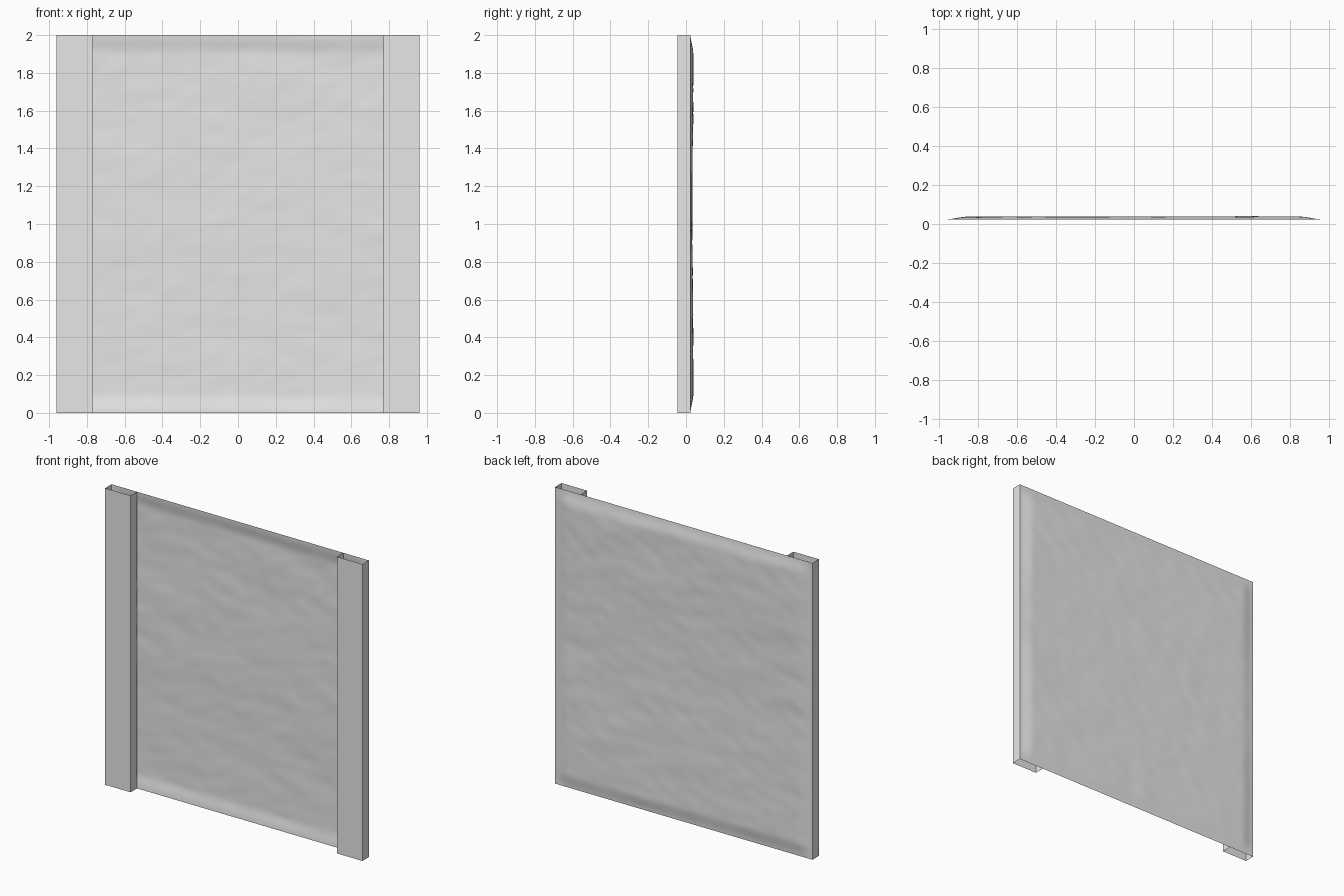
import bpy
import bmesh
from mathutils import Vector, noise

cube = bpy.data.objects.get("Cube")
if cube:
    bpy.data.objects.remove(cube, do_unlink=True)

HALF_W, HEIGHT = 0.96, 2.0
FRONT, SEAM, BULGE = -0.045, 0.024, 0.013
POST_INNER = 0.77

grey = bpy.data.materials.new("plain grey")
grey.use_nodes = True
colour = (0.8, 0.8, 0.8, 1)
grey.diffuse_color = colour
grey.node_tree.nodes["Principled BSDF"].inputs["Base Color"].default_value = colour


def add_object(name, bm):
    mesh = bpy.data.meshes.new(name)
    bm.to_mesh(mesh)
    bm.free()
    mesh.materials.append(grey)
    obj = bpy.data.objects.new(name, mesh)
    bpy.context.collection.objects.link(obj)
    return obj


def ease(t):
    t = max(0.0, min(1.0, t))
    return t * t * (3 - 2 * t)


def panel_depth(x, z):
    """Backward bulge that fades to the flat border, with shallow dents."""
    border = ease((HALF_W - abs(x)) / 0.1) * ease(min(z, HEIGHT - z) / 0.1)
    broad = BULGE - 0.005 * ease(1 - abs(z - 1.05) / 0.7)
    folds = noise.noise(Vector((x * 2.5, 3, (z + 0.15 * x) * 6)))
    dents = noise.noise(Vector((x * 8, 9, (z - 0.2 * x) * 13)))
    return border * (broad + 0.003 * folds + 0.002 * dents)


# Rippled panel
bm = bmesh.new()
bmesh.ops.create_grid(bm, x_segments=96, y_segments=100, size=1)
for v in bm.verts:
    x, z = -v.co.x * HALF_W, v.co.y + HEIGHT / 2
    v.co = (x, SEAM + panel_depth(x, z), z)
for f in bm.faces:
    f.smooth = True
bm.normal_update()
add_object("rippled_panel", bm)

# Side posts: thin channels, open at the top, bottom and back
for name, side in (("left_post", 1), ("right_post", -1)):
    bm = bmesh.new()
    inner, outer = side * POST_INNER, side * HALF_W
    path = [(inner, SEAM), (inner, FRONT), (outer, FRONT), (outer, SEAM)]
    if side < 0:
        path.reverse()
    rows = [[bm.verts.new((x, y, z)) for x, y in path] for z in (0, HEIGHT)]
    low, high = rows
    for i in range(len(path) - 1):
        bm.faces.new((low[i], low[i + 1], high[i + 1], high[i]))
    bm.normal_update()
    add_object(name, bm)
